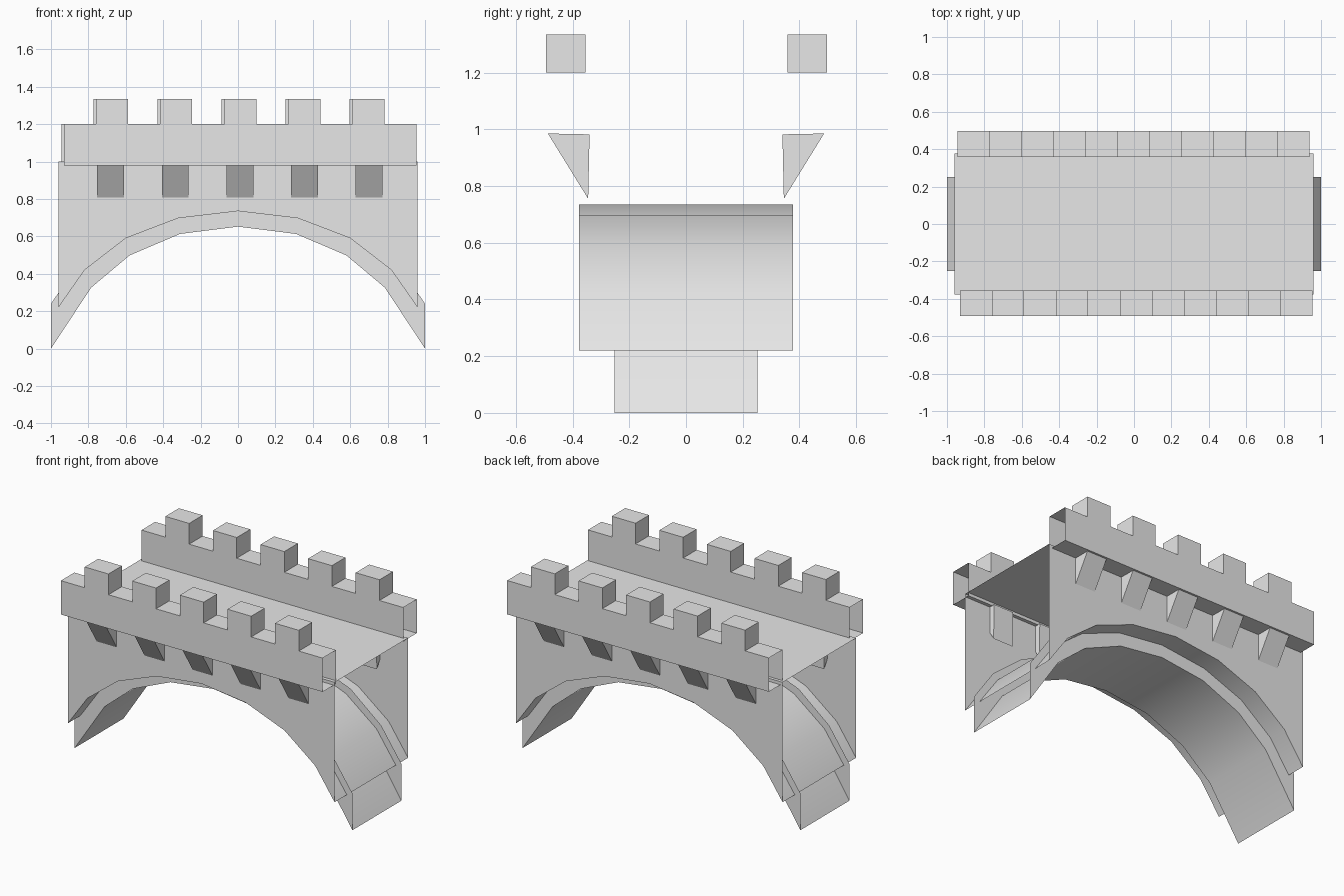
import bpy, math

cube = bpy.data.objects.get("Cube")
if cube:
    bpy.data.objects.remove(cube, do_unlink=True)

stone = bpy.data.materials.new("grey stone")
stone.use_nodes = True
grey = (0.8, 0.8, 0.8, 1)
stone.diffuse_color = grey
stone.node_tree.nodes["Principled BSDF"].inputs["Base Color"].default_value = grey


def make(name, verts, faces, smooth=False):
    mesh = bpy.data.meshes.new(name)
    mesh.from_pydata(verts, [], faces)
    mesh.materials.append(stone)
    obj = bpy.data.objects.new(name, mesh)
    bpy.context.collection.objects.link(obj)
    if smooth:
        bpy.ops.object.select_all(action='DESELECT')
        obj.select_set(True)
        bpy.context.view_layer.objects.active = obj
        bpy.ops.object.shade_smooth_by_angle(angle=math.radians(35))
    return obj


def strip(name, a, b, smooth=False):
    """Ribbon of quads between two point rows of equal length."""
    n = len(a)
    faces = [(i, i + 1, n + i + 1, n + i) for i in range(n - 1)]
    return make(name, a + b, faces, smooth)


def row(profile, y):
    return [(x, y, z) for x, z in profile]


def mirrored(half):
    """Complete an arch from its right half, listed from crown to foot."""
    return [(-x, z) for x, z in half[:0:-1]] + half


vault = mirrored([(0, .735), (.32, .697), (.6, .59), (.82, .42), (.96, .22)])
rib_low = mirrored([(0, .652), (.31, .613), (.58, .498), (.785, .326), (1, .005)])
rib_top = mirrored([(0, .785), (.335, .745), (.635, .63), (.855, .45), (1, .24)])
rib_low[0], rib_low[-1] = (-1, 0), (1, 0)
W, R = .378, .252      # half widths of the bridge and of the rib

# Barrel vault and the narrower rib trough below it
strip("vault", row(vault, W), row(vault, -W), True)
strip("rib_underside", row(rib_low, R), row(rib_low, -R), True)

# Road deck
make("deck", [(-.96, -W, 1), (.96, -W, 1), (.96, W, 1), (-.96, W, 1)], [(0, 1, 2, 3)])


def parapet(name, start, y_out, y_in):
    """Battlement wall with open ends and five merlons."""
    step, base, low, high = .1713, .98, 1.2, 1.335
    top = []
    for i in range(11):
        z = high if i % 2 else low
        top += [(start + i * step, z), (start + (i + 1) * step, z)]
    foot = [(x, base) for x, z in top]
    n = len(top)
    rows = row(foot, y_out) + row(top, y_out) + row(top, y_in) + row(foot, y_in)
    faces = []
    for k in range(4):
        for i in range(n - 1):
            if k != 1 and i % 2:
                continue       # zero-width columns of the upright faces
            a, b = k * n, ((k + 1) % 4) * n
            faces.append((a + i, a + i + 1, b + i + 1, b + i))
    return make(name, rows, faces)


def corbels(name, shift, s):
    """Five wedge brackets under the parapet."""
    verts, faces = [], []
    wedge = [(.487, .985), (.34, .982), (.345, .755)]
    for i in range(-2, 3):
        o = len(verts)
        for x in (-.072, .072):
            verts += [(i * .3455 + shift + x, s * y, z) for y, z in wedge]
        faces += [(o, o + 1, o + 2), (o + 3, o + 5, o + 4)]
        for j in range(3):
            k = (j + 1) % 3
            faces.append((o + j, o + 3 + j, o + 3 + k, o + k))
    return make(name, verts, faces)


for side, s, start, y_out, y_in, shift in (
        ("front", -1, -.93, -.493, -.355, .01),
        ("back", 1, -.945, .497, .358, -.005)):
    # Spandrel wall above the vault, as thin sheet
    strip(side + "_wall", row(vault, s * W), [(x, s * W, 1) for x, z in vault])
    strip(side + "_rib_side", row(rib_low, s * R), row(rib_top, s * R))
    parapet(side + "_parapet", start, y_out, y_in)
    corbels(side + "_corbels", shift, s)

# Make all face directions consistent within each part
for obj in bpy.context.collection.objects:
    if obj.type == 'MESH' and obj.data.materials and obj.data.materials[0] == stone:
        import bmesh
        bm = bmesh.new()
        bm.from_mesh(obj.data)
        bmesh.ops.recalc_face_normals(bm, faces=bm.faces)
        bm.to_mesh(obj.data)
        bm.free()
